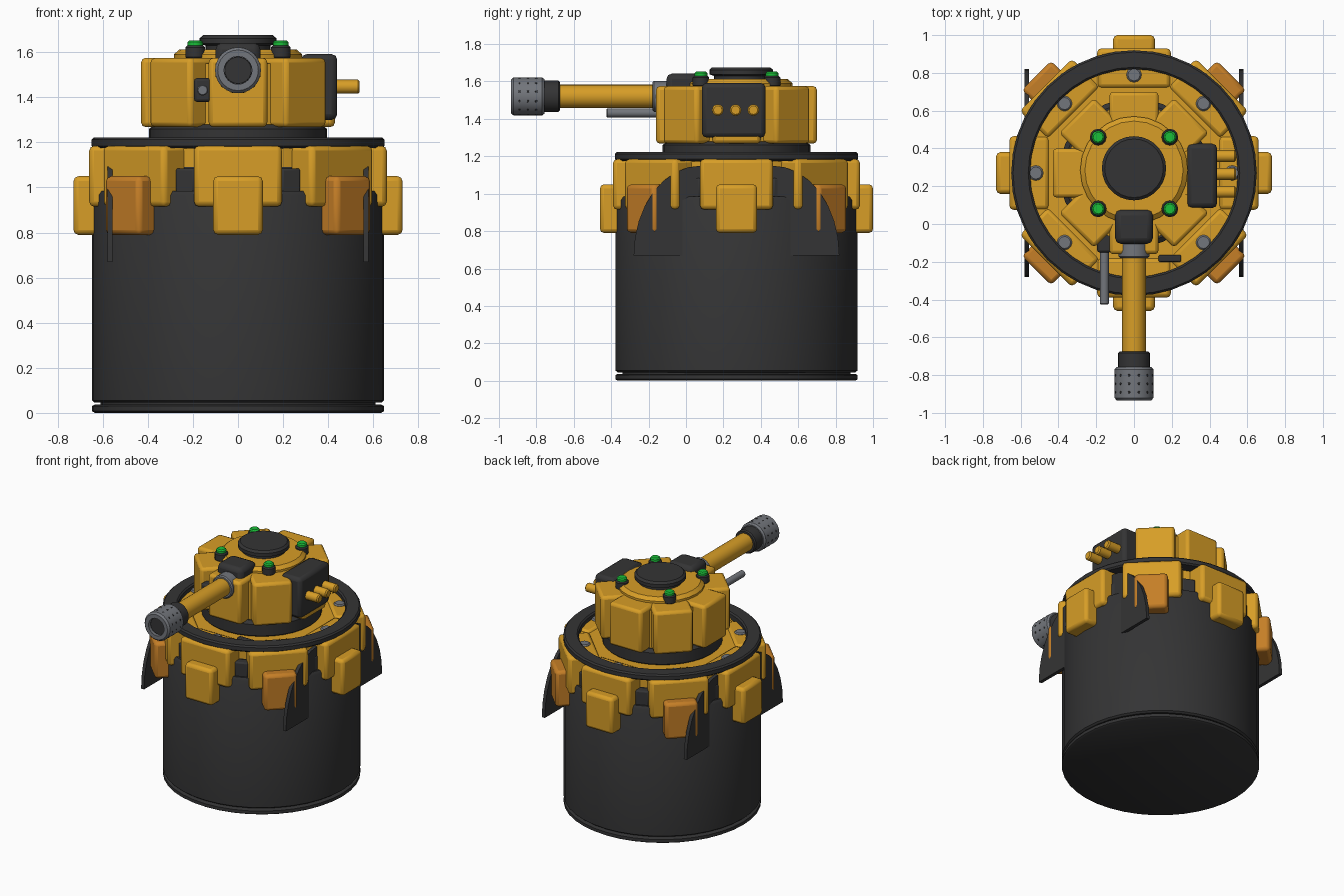
import bpy, bmesh, math
from mathutils import Vector, Matrix

if "Cube" in bpy.data.objects:
    bpy.data.objects.remove(bpy.data.objects["Cube"])

CY = 0.27      # axis of the base drum
TY = 0.27      # axis of the turret petals


def material(name, rgb):
    m = bpy.data.materials.new(name)
    m.diffuse_color = (*rgb, 1)
    m.use_nodes = True
    m.node_tree.nodes["Principled BSDF"].inputs["Base Color"].default_value = m.diffuse_color
    return m


YELLOW = material("yellow paint", (0.68, 0.34, 0.02))
ORANGE = material("orange paint", (0.56, 0.21, 0.02))
DARK = material("dark steel", (0.034, 0.034, 0.035))
GREY = material("grey metal", (0.17, 0.18, 0.2))
GREEN = material("green light", (0.01, 0.52, 0.04))


def finish(name, bm, mat, bevel=0.0, segments=2, angle=35):
    bmesh.ops.recalc_face_normals(bm, faces=bm.faces)
    me = bpy.data.meshes.new(name)
    bm.to_mesh(me)
    bm.free()
    ob = bpy.data.objects.new(name, me)
    bpy.context.collection.objects.link(ob)
    me.materials.append(mat)
    if bevel:
        mod = ob.modifiers.new("bevel", 'BEVEL')
        mod.width, mod.segments, mod.limit_method = bevel, segments, 'ANGLE'
    bpy.ops.object.select_all(action='DESELECT')
    ob.select_set(True)
    bpy.context.view_layer.objects.active = ob
    bpy.ops.object.shade_smooth_by_angle(angle=math.radians(angle))
    return ob


def box(name, lo, hi, mat, bevel=0.02, turn=0.0, pivot=(0, 0, 0)):
    """Box between two corners, turned about z and moved to a pivot."""
    bm = bmesh.new()
    bmesh.ops.create_cube(bm, size=1)
    lo, hi = Vector(lo), Vector(hi)
    for v in bm.verts:
        v.co = Vector((v.co[i] + 0.5) * (hi[i] - lo[i]) + lo[i] for i in range(3))
    bm.transform(Matrix.Translation(pivot) @ Matrix.Rotation(turn, 4, 'Z'))
    return finish(name, bm, mat, bevel)


def lathe(name, profile, mat, origin, axis=(0, 0, 1), sides=32, closed=False):
    """Spin (radius, height) points about an axis through origin."""
    bm = bmesh.new()
    rings = [[bm.verts.new((r * math.cos(2 * math.pi * i / sides),
                            r * math.sin(2 * math.pi * i / sides), h))
              for i in range(sides)] for r, h in profile]
    pairs = list(zip(rings, rings[1:])) + ([(rings[-1], rings[0])] if closed else [])
    for a, b in pairs:
        for i in range(sides):
            j = (i + 1) % sides
            bm.faces.new((a[i], a[j], b[j], b[i]))
    if not closed:
        bm.faces.new(rings[0])
        bm.faces.new(rings[-1])
    rot = Vector((0, 0, 1)).rotation_difference(Vector(axis)).to_matrix().to_4x4()
    bm.transform(Matrix.Translation(origin) @ rot)
    return finish(name, bm, mat)


def rod(name, r, start, axis, length, mat, sides=20, b=0.008):
    prof = [(r - b, 0), (r, b), (r, length - b), (r - b, length)]
    return lathe(name, prof, mat, start, axis, sides)


# Base drum with a separate foot plate
lathe("foot_plate", [(0.635, 0), (0.648, 0.008), (0.648, 0.03), (0.635, 0.037),
                     (0.61, 0.037), (0.61, 0.05)], DARK, (0, CY, 0), sides=40)
lathe("drum", [(0.635, 0.045), (0.648, 0.055), (0.648, 0.965), (0.635, 0.985),
               (0.57, 0.985), (0.57, 1.09)], DARK, (0, CY, 0), sides=40)

# Deck and rim ring
lathe("deck", [(0.57, 1.08), (0.57, 1.172)], YELLOW, (0, CY, 0), sides=40)
lathe("rim_ring", [(0.55, 1.175), (0.64, 1.175), (0.65, 1.185), (0.65, 1.212),
                   (0.64, 1.222), (0.56, 1.222), (0.55, 1.212)],
      DARK, (0, CY, 0), sides=40, closed=True)

# Eight armour plates, pads, gap blocks and deck bolts
for i in range(8):
    a = i * math.pi / 4
    d = Vector((math.cos(a), math.sin(a), 0))
    box("armour_plate", (0.45, -0.195, 0.915), (0.66, 0.195, 1.185), YELLOW, 0.022, a, (0, CY, 0))
    box("pad", (0.6, -0.11, 0.79), (0.73, 0.11, 1.05),
        ORANGE if i % 2 else YELLOW, 0.022, a, (0, CY, 0))
    box("gap_block", (0.54, -0.045, 0.97), (0.62, 0.045, 1.085), DARK, 0.01,
        a + math.pi / 8, (0, CY, 0))
    rod("deck_bolt", 0.04, Vector((0, CY, 1.165)) + d * 0.52, (0, 0, 1), 0.03, GREY, 12)

# Four curved fins
for sx in (-1, 1):
    for sy in (-1, 1):
        bm = bmesh.new()
        pts = [(0.19, 0.67)]
        for k in range(9):
            t = k / 8 * math.pi / 2
            pts.append((0.19 + 0.36 * math.cos(t), 0.67 + 0.48 * math.sin(t)))
        verts = [bm.verts.new((sx * 0.556, CY + sy * u, z)) for u, z in pts]
        face = bm.faces.new(verts)
        out = bmesh.ops.extrude_face_region(bm, geom=[face])
        for v in out["geom"]:
            if isinstance(v, bmesh.types.BMVert):
                v.co.x += sx * 0.024
        finish("fin", bm, DARK)

# Small hatch handle on the deck
box("deck_handle", (0.13, -0.2, 1.165), (0.25, -0.165, 1.2), DARK, 0.006)

# Turret: base, petals, crown and cap
lathe("turret_base", [(0.38, 1.165), (0.395, 1.18), (0.395, 1.26), (0.37, 1.28)],
      DARK, (0, TY, 0), sides=32)
lathe("turret_core", [(0.36, 1.275), (0.36, 1.55)], YELLOW, (0, TY, 0), sides=16)
for i in range(8):
    box("turret_petal", (0.2, -0.13, 1.268), (0.43, 0.13, 1.575), YELLOW, 0.02,
        i * math.pi / 4, (0, TY, 0))
lathe("crown", [(0.285, 1.55), (0.285, 1.59), (0.26, 1.612)], YELLOW, (0, 0.285, 0), sides=24)
lathe("cap", [(0.145, 1.6), (0.145, 1.63), (0.17, 1.638), (0.17, 1.662), (0.155, 1.676)],
      DARK, (0, 0.295, 0), sides=28)

# Corner lights
for sx in (-1, 1):
    for sy in (-1, 1):
        p = (sx * 0.19, TY + sy * 0.19, 1.57)
        rod("light_base", 0.044, p, (0, 0, 1), 0.06, DARK, 12)
        rod("light", 0.034, p, (0, 0, 1), 0.083, GREEN, 12)

# Main gun along -y
F = (0, -1, 0)
GZ = 1.52
box("gun_mantlet", (-0.1, -0.105, 1.45), (0.1, 0.075, 1.642), DARK, 0.03)
rod("gun_collar", 0.082, (0, -0.09, GZ), F, 0.09, GREY)
rod("barrel", 0.063, (0, -0.15, GZ), F, 0.56, YELLOW, 24)
rod("muzzle_band", 0.084, (0, -0.675, GZ), F, 0.1, DARK, 24)
lathe("muzzle", [(0.092, 0), (0.102, 0.012), (0.102, 0.165), (0.09, 0.178), (0.062, 0.178),
                 (0.062, 0.13), (0.02, 0.13)], GREY, (0, -0.757, GZ), F, 24)
rod("muzzle_bore", 0.061, (0, -0.88, GZ), F, 0.035, DARK, 24, 0.002)
for row in range(3):
    for i in range(12):
        a = (i + 0.5) * math.pi / 6
        d = Vector((math.cos(a), 0, math.sin(a)))
        rod("muzzle_vent", 0.007, Vector((0, -0.8 - row * 0.045, GZ)) + d * 0.095, d,
            0.008, DARK, 6, 0.001)

# Secondary gun beside the barrel
rod("side_gun", 0.024, (-0.157, -0.05, 1.432), F, 0.375, GREY, 14, 0.004)
box("side_gun_mount", (-0.195, -0.15, 1.38), (-0.12, 0.02, 1.485), DARK, 0.012)

# Launcher box with three tubes
box("launcher_box", (0.28, 0.085, 1.3), (0.44, 0.425, 1.592), DARK, 0.025)
for y in (0.17, 0.265, 0.36):
    rod("launcher_tube", 0.031, (0.42, y, 1.447), (1, 0, 0), 0.12, YELLOW, 12)
